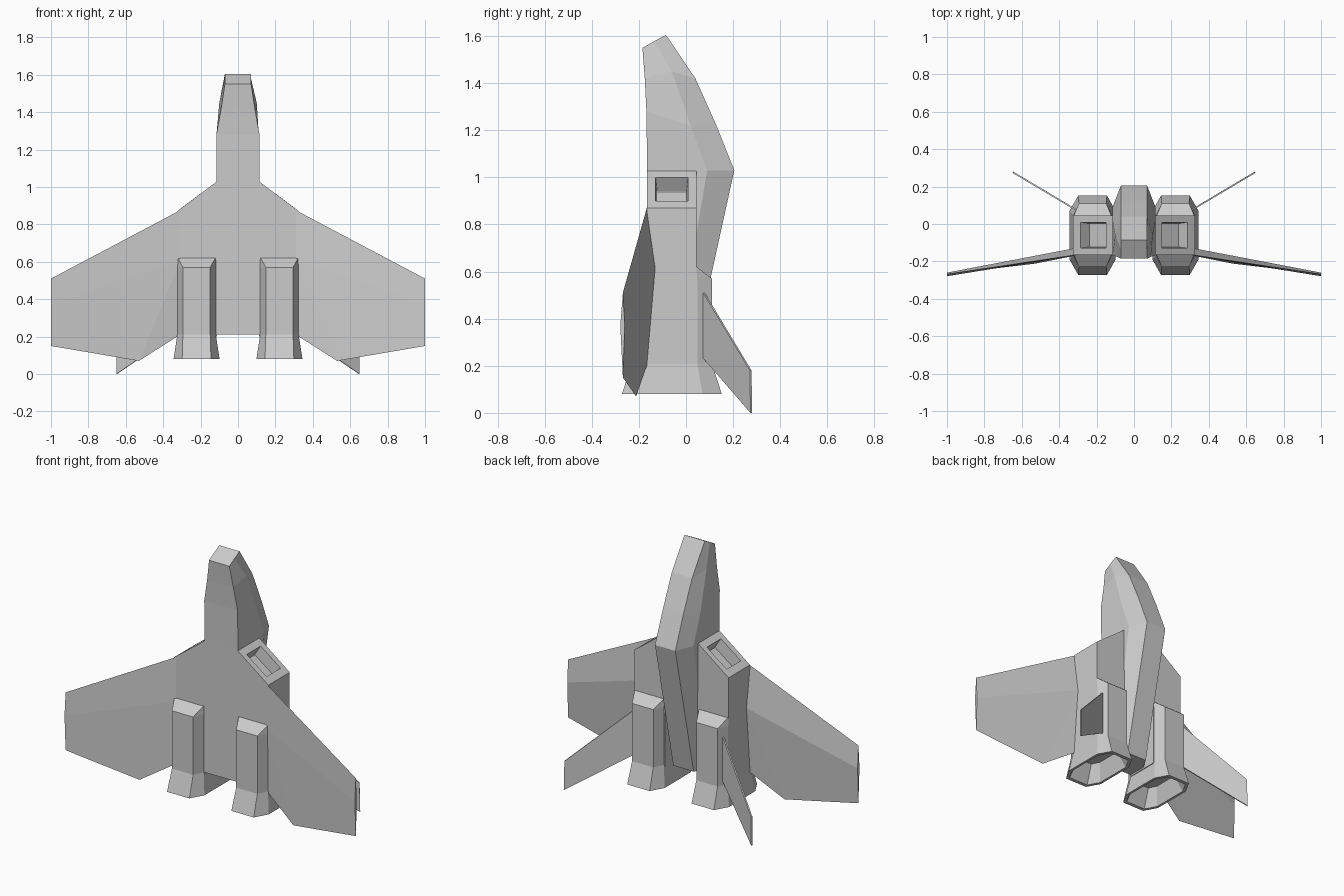
import bpy, bmesh
from mathutils import Vector

if "Cube" in bpy.data.objects:
    bpy.data.objects.remove(bpy.data.objects["Cube"])


def make(name, verts, faces, mirror=True):
    """Build a flat-shaded part, mirrored over x = 0 if asked."""
    me = bpy.data.meshes.new(name)
    bm = bmesh.new()
    vs = [bm.verts.new(v) for v in verts]
    for f in faces:
        bm.faces.new([vs[i] for i in f])
    bmesh.ops.recalc_face_normals(bm, faces=bm.faces)
    bm.to_mesh(me)
    bm.free()
    ob = bpy.data.objects.new(name, me)
    bpy.context.collection.objects.link(ob)
    if mirror:
        ob.modifiers.new("mirror", 'MIRROR').use_mirror_merge = False
    return ob


def loft(name, rings, mirror=True):
    """Skin closed rings of equal length and cap both ends."""
    n = len(rings[0])
    faces = [list(range(n)), list(range((len(rings) - 1) * n, len(rings) * n))]
    for r in range(len(rings) - 1):
        for i in range(n):
            j = (i + 1) % n
            faces.append([r * n + i, r * n + j, (r + 1) * n + j, (r + 1) * n + i])
    return make(name, [v for ring in rings for v in ring], faces, mirror)


# Fuselage: each station gives belly, shoulder and spine as (half width, y, z)
stations = [
    [(.07, -.185, 1.55), (.07, -.135, 1.578), (.07, -.085, 1.605)],
    [(.09, -.175, 1.42), (.10, -.06, 1.45), (.07, .04, 1.42)],
    [(.115, -.168, 1.28), (.115, .02, 1.22), (.07, .125, 1.23)],
    [(.115, -.165, 1.03), (.115, .09, 1.03), (.07, .205, 1.03)],
    [(.115, -.165, .21), (.115, -.05, .21), (.07, .025, .21)],
]
loft("fuselage", [s + [(-x, y, z) for x, y, z in reversed(s)] for s in stations], False)

# Intake nacelles: box with a slanted front that carries a recessed opening
x0, x1, y0, y1 = .112, .325, -.165, .045


def slanted(inset, depth):
    n = Vector((.615, 0, .79)) * depth
    a, b = x0 + inset, x1 - inset
    h = inset * .95
    za, zb = 1.03 - inset * .78, .87 + inset * .78
    return [Vector(p) - n for p in ((a, y0 + h, za), (b, y0 + h, zb),
                                    (b, y1 - h, zb), (a, y1 - h, za))]


base = [(x0, y0, .2), (x1, y0, .2), (x1, y1, .2), (x0, y1, .2)]
loft("intake_nacelle", [base, slanted(0, 0), slanted(.038, 0), slanted(.045, .07)])

# Engines: eight-sided pods that flare into hollow nozzles
CX, CY = .2215, -.06


def octagon(w, t, d, s, z):
    return [(CX + x, CY + y, z) for x, y in
            ((w, -s), (w, s), (t, d), (-t, d), (-w, s), (-w, -s), (-t, -d), (t, -d))]


loft("engine", [
    octagon(.103, .100, .106, .103, .62),
    octagon(.103, .073, .170, .108, .57),
    octagon(.103, .073, .170, .108, .21),
    octagon(.123, .077, .212, .130, .08),
    octagon(.108, .068, .190, .118, .08),
    octagon(.075, .050, .130, .080, .19),
])

# Wings: thin, drooping, with a ridge along mid chord
wing = [(.31, -.165, .875), (1, -.268, .51), (1, -.268, .15), (.53, -.212, .07),
        (.31, -.163, .21), (.31, -.128, .62), (1, -.26, .37),
        (.31, -.168, .60), (1, -.279, .37)]
make("wing", wing, [(0, 1, 6, 5), (5, 6, 2, 3), (5, 3, 4),
                    (0, 7, 8, 1), (7, 3, 2, 8), (7, 4, 3),
                    (1, 8, 2, 6), (0, 5, 4, 7)])

# Tail fins: thin slanted plates rising from the engines
fin = [(.27, .052, .55), (.645, .275, .18), (.648, .277, 0), (.27, .052, .26)]
off = Vector((-.5, .86, 0)) * .004
loft("tail_fin", [[Vector(p) - off for p in fin], [Vector(p) + off for p in fin]])
